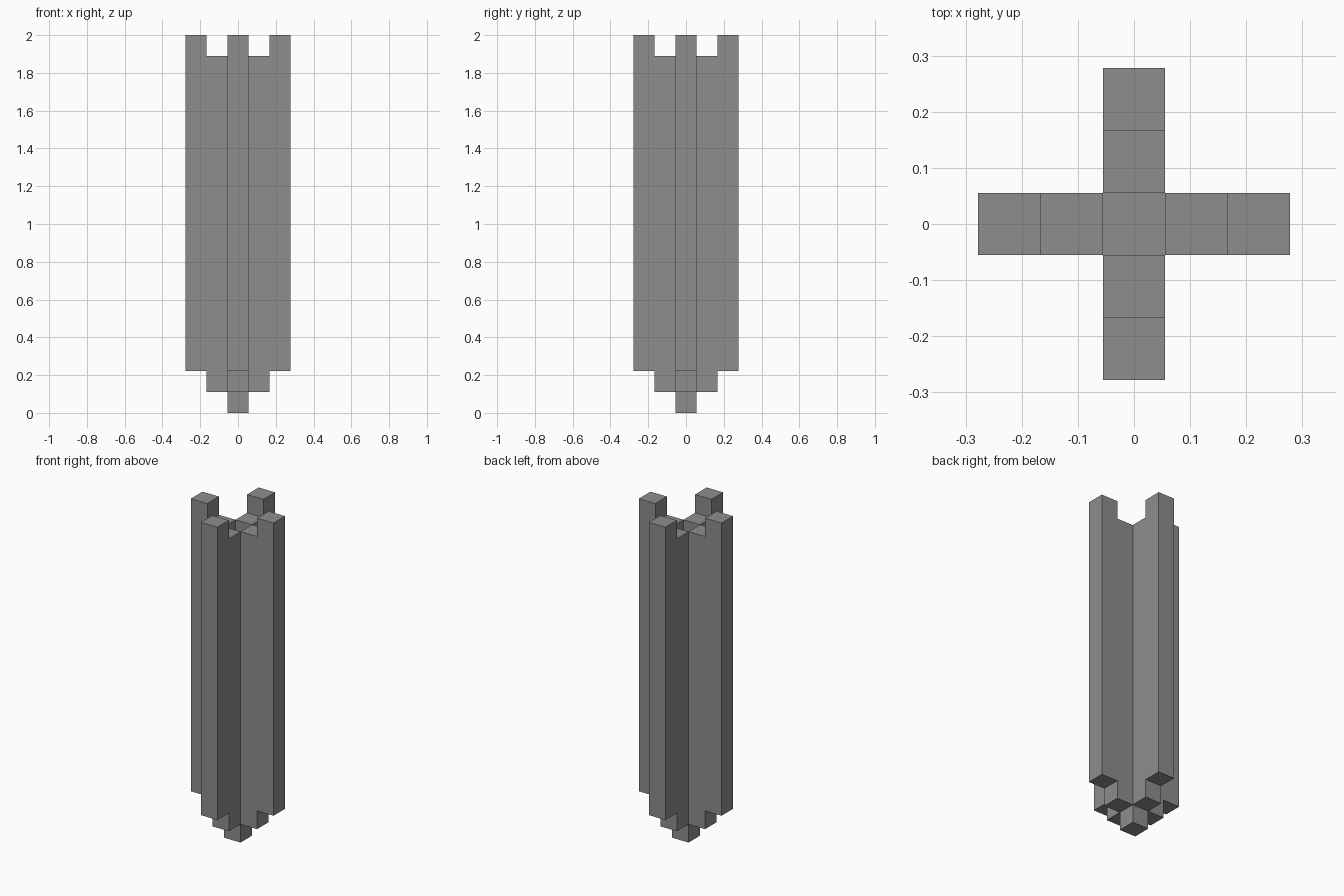
import bpy
import bmesh
from math import pi
from mathutils import Matrix

if "Cube" in bpy.data.objects:
    bpy.data.objects.remove(bpy.data.objects["Cube"], do_unlink=True)

UNIT = 2 / 18  # side of one square cell

grey = bpy.data.materials.new("stone grey")
grey.use_nodes = True
colour = (0.27, 0.27, 0.27, 1)
grey.diffuse_color = colour
grey.node_tree.nodes["Principled BSDF"].inputs["Base Color"].default_value = colour


def extruded(name, profile, angle=0):
    """Extrude an (x, z) profile one cell deep and turn it about z."""
    bm = bmesh.new()
    face = bm.faces.new([bm.verts.new((x, -0.5, z)) for x, z in profile])
    result = bmesh.ops.extrude_face_region(bm, geom=[face])
    moved = [g for g in result["geom"] if isinstance(g, bmesh.types.BMVert)]
    bmesh.ops.translate(bm, verts=moved, vec=(0, 1, 0))
    bmesh.ops.recalc_face_normals(bm, faces=bm.faces)
    bm.transform(Matrix.Rotation(angle, 4, "Z") @ Matrix.Scale(UNIT, 4))
    mesh = bpy.data.meshes.new(name)
    bm.to_mesh(mesh)
    bm.free()
    mesh.materials.append(grey)
    obj = bpy.data.objects.new(name, mesh)
    bpy.context.collection.objects.link(obj)
    return obj


# Central shaft, lowest at both ends
extruded("core_shaft", [(-0.5, 0), (0.5, 0), (0.5, 16), (-0.5, 16)])

# Four stepped fins, rising one cell with each cell outward
fin = [(0.5, 1), (1.5, 1), (1.5, 2), (2.5, 2),
       (2.5, 18), (1.5, 18), (1.5, 17), (0.5, 17)]
for i, side in enumerate(("left", "back", "right", "front")):
    extruded(side + "_fin", fin, i * pi / 2)
